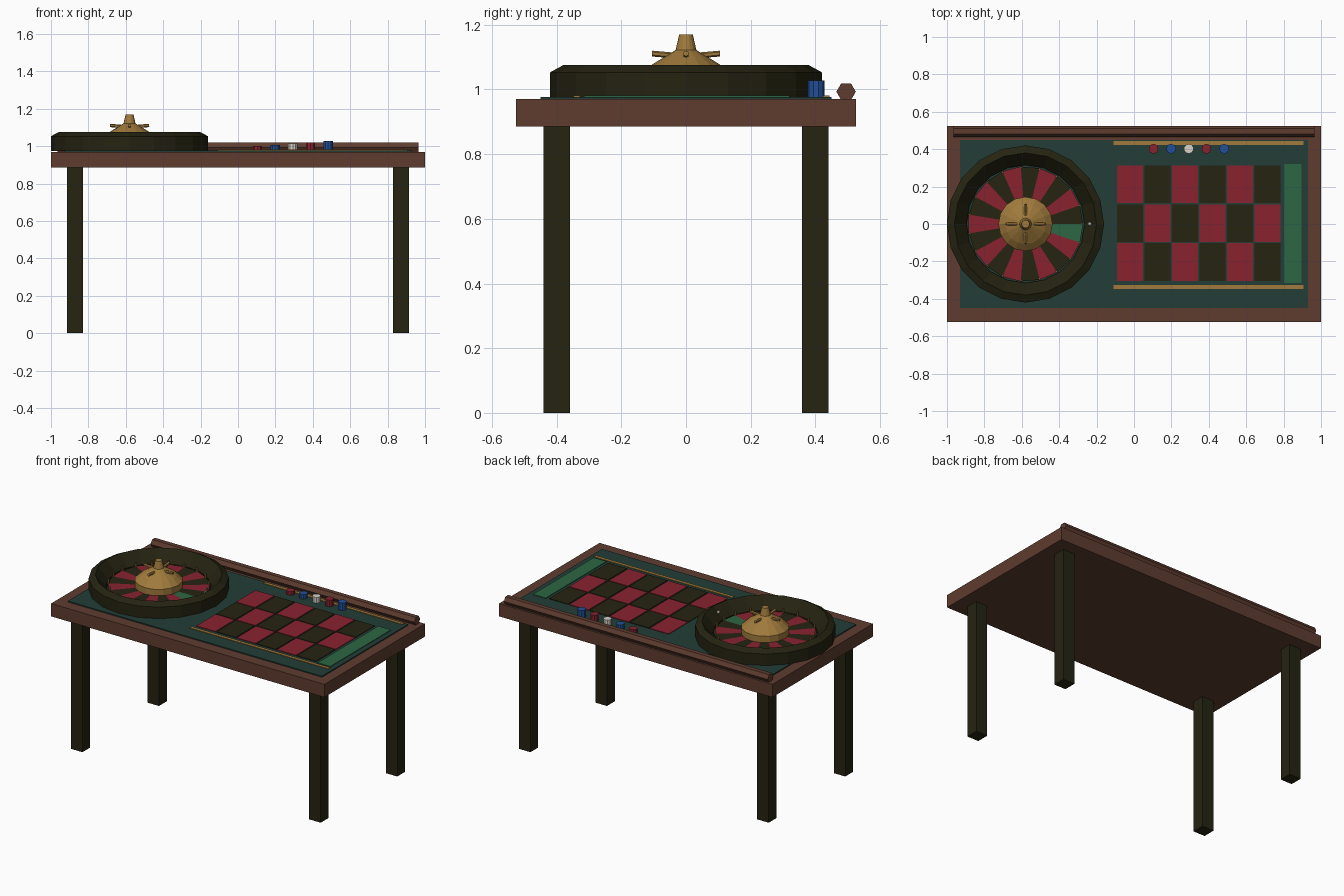
import bpy, bmesh
from math import cos, sin, pi, tau
from mathutils import Vector

cube = bpy.data.objects.get("Cube")
if cube:
    bpy.data.objects.remove(cube, do_unlink=True)


def material(name, hexcode):
    """Flat material from an sRGB hex code, stored as linear values."""
    srgb = [int(hexcode[i:i + 2], 16) / 255 for i in (0, 2, 4)]
    color = [c / 12.92 if c < 0.04045 else ((c + 0.055) / 1.055) ** 2.4 for c in srgb] + [1]
    mat = bpy.data.materials.new(name)
    mat.use_nodes = True
    mat.diffuse_color = color
    mat.node_tree.nodes["Principled BSDF"].inputs["Base Color"].default_value = color
    return mat


WOOD = material("brown wood", "5E3C2F")
BLACK = material("dark ebony", "252311")
FELT = material("teal felt", "233D37")
RED = material("crimson", "88222F")
GREEN = material("green", "2D6644")
GOLD = material("brass", "A07A3C")
BLUE = material("blue", "22509A")
WHITE = material("ivory", "D8D3C8")


def finish(name, bm, *mats):
    bmesh.ops.recalc_face_normals(bm, faces=bm.faces)
    mesh = bpy.data.meshes.new(name)
    bm.to_mesh(mesh)
    bm.free()
    for mat in mats:
        mesh.materials.append(mat)
    obj = bpy.data.objects.new(name, mesh)
    bpy.context.collection.objects.link(obj)
    return obj


def box(name, x, y, z, mat):
    """Box from (min, max) ranges."""
    bm = bmesh.new()
    bmesh.ops.create_cube(bm, size=1)
    for v in bm.verts:
        v.co = [(r[0] + r[1]) / 2 + c * (r[1] - r[0]) for c, r in zip(v.co, (x, y, z))]
    return finish(name, bm, mat)


def rod(name, start, end, radius, sides, mat, turn=0.0):
    """Prism between two points."""
    start, end = Vector(start), Vector(end)
    axis = end - start
    bm = bmesh.new()
    bmesh.ops.create_cone(bm, cap_ends=True, segments=sides, radius1=radius,
                          radius2=radius, depth=axis.length)
    obj = finish(name, bm, mat)
    obj.location = (start + end) / 2
    obj.rotation_mode = 'QUATERNION'
    obj.rotation_quaternion = axis.to_track_quat('Z', 'Y')
    return obj


def lathe(name, profile, sides, mat, closed=False):
    """Turn a (radius, height) profile around the wheel axis."""
    bm = bmesh.new()
    rings = [[bm.verts.new((r * cos(tau * i / sides), r * sin(tau * i / sides), z))
              for i in range(sides)] for r, z in profile]
    pairs = list(zip(rings, rings[1:]))
    if closed:
        pairs.append((rings[-1], rings[0]))
    else:
        bm.faces.new(rings[0])
        bm.faces.new(rings[-1])
    for a, b in pairs:
        for i in range(sides):
            j = (i + 1) % sides
            bm.faces.new((a[i], a[j], b[j], b[i]))
    obj = finish(name, bm, mat)
    obj.location.x = WHEEL_X
    return obj


WHEEL_X = -0.58

# Table
box("table_top", (-1, 1), (-0.525, 0.525), (0.885, 0.97), WOOD)
box("felt", (-0.93, 0.93), (-0.45, 0.45), (0.968, 0.977), FELT)
for sx, side in ((-1, "right"), (1, "left")):
    for sy, end in ((-1, "front"), (1, "back")):
        box(f"{end}_{side}_leg", (sx * 0.872 - 0.042, sx * 0.872 + 0.042),
            (sy * 0.4 - 0.041, sy * 0.4 + 0.041), (0, 0.886), BLACK)

# Hexagonal rail along the back, flat side up
bm = bmesh.new()
ends = [[bm.verts.new((x, 0.495 + 0.03 * cos(k * pi / 3), 0.993 + 0.03 * sin(k * pi / 3)))
         for k in range(6)] for x in (-0.965, 0.965)]
for cap in ends:
    bm.faces.new(cap)
for k in range(6):
    n = (k + 1) % 6
    bm.faces.new((ends[0][k], ends[0][n], ends[1][n], ends[1][k]))
finish("back_rail", bm, WOOD)

# Betting layout
for col in range(6):
    for row in range(3):
        x, y = -0.092 + col * 0.1472, -0.304 + row * 0.2075
        box(f"bet_square_{col}_{row}", (x, x + 0.139), (y, y + 0.202), (0.976, 0.981),
            BLACK if (col + row) % 2 else RED)
box("bet_green_strip", (0.803, 0.896), (-0.315, 0.32), (0.976, 0.981), GREEN)
box("back_gold_line", (-0.11, 0.905), (0.423, 0.444), (0.976, 0.981), GOLD)
box("front_gold_line", (-0.11, 0.905), (-0.348, -0.327), (0.976, 0.981), GOLD)

# Chip stacks, growing taller to the left
for i, mat in enumerate((RED, BLUE, WHITE, RED, BLUE)):
    x = 0.104 + i * 0.0945
    rod(f"chip_stack_{i + 1}", (x, 0.402, 0.977), (x, 0.402, 1.001 + i * 0.0065),
        0.026, 10, mat)

# Wheel bowl
lathe("wheel_bowl", [(0.42, 0.975), (0.42, 1.053), (0.38, 1.075), (0.315, 1.0),
                     (0.315, 0.975)], 20, BLACK, closed=True)

# Pocket ring: one green pocket, the rest alternate
POCKETS = 19
bm = bmesh.new()


def ring(radius, z):
    return [bm.verts.new((radius * cos(tau * i / POCKETS), radius * sin(tau * i / POCKETS), z))
            for i in range(POCKETS)]


hub, top, base = ring(0.1, 1.0), ring(0.308, 1.0), ring(0.308, 0.976)
for i in range(POCKETS):
    j = (i + 1) % POCKETS
    pocket = bm.faces.new((hub[i], top[i], top[j], hub[j]))
    wall = bm.faces.new((top[i], base[i], base[j], top[j]))
    pocket.material_index = 2 if i == POCKETS - 1 else i % 2
    wall.material_index = 3
finish("wheel_pockets", bm, BLACK, RED, GREEN, FELT).location.x = WHEEL_X

# Small posts between the pockets
for i in range(POCKETS):
    a = tau * i / POCKETS
    x, y = WHEEL_X + 0.302 * cos(a), 0.302 * sin(a)
    rod(f"pocket_post_{i + 1}", (x, y, 0.995), (x, y, 1.025), 0.006, 6, GOLD)

# Turret with its spindle and four handles
lathe("turret", [(0.145, 0.99), (0.145, 1.042), (0.108, 1.075), (0.032, 1.122),
                 (0.021, 1.17)], 16, GOLD)
for k in range(4):
    c, s = cos(k * pi / 2), sin(k * pi / 2)
    rod(f"handle_{k + 1}", (WHEEL_X + 0.015 * c, 0.015 * s, 1.103),
        (WHEEL_X + 0.105 * c, 0.105 * s, 1.111), 0.009, 6, GOLD)

# Ball resting on the slope of the bowl
bm = bmesh.new()
bmesh.ops.create_icosphere(bm, subdivisions=2, radius=0.011)
finish("ball", bm, WHITE).location = (WHEEL_X + 0.342, 0, 1.044)
